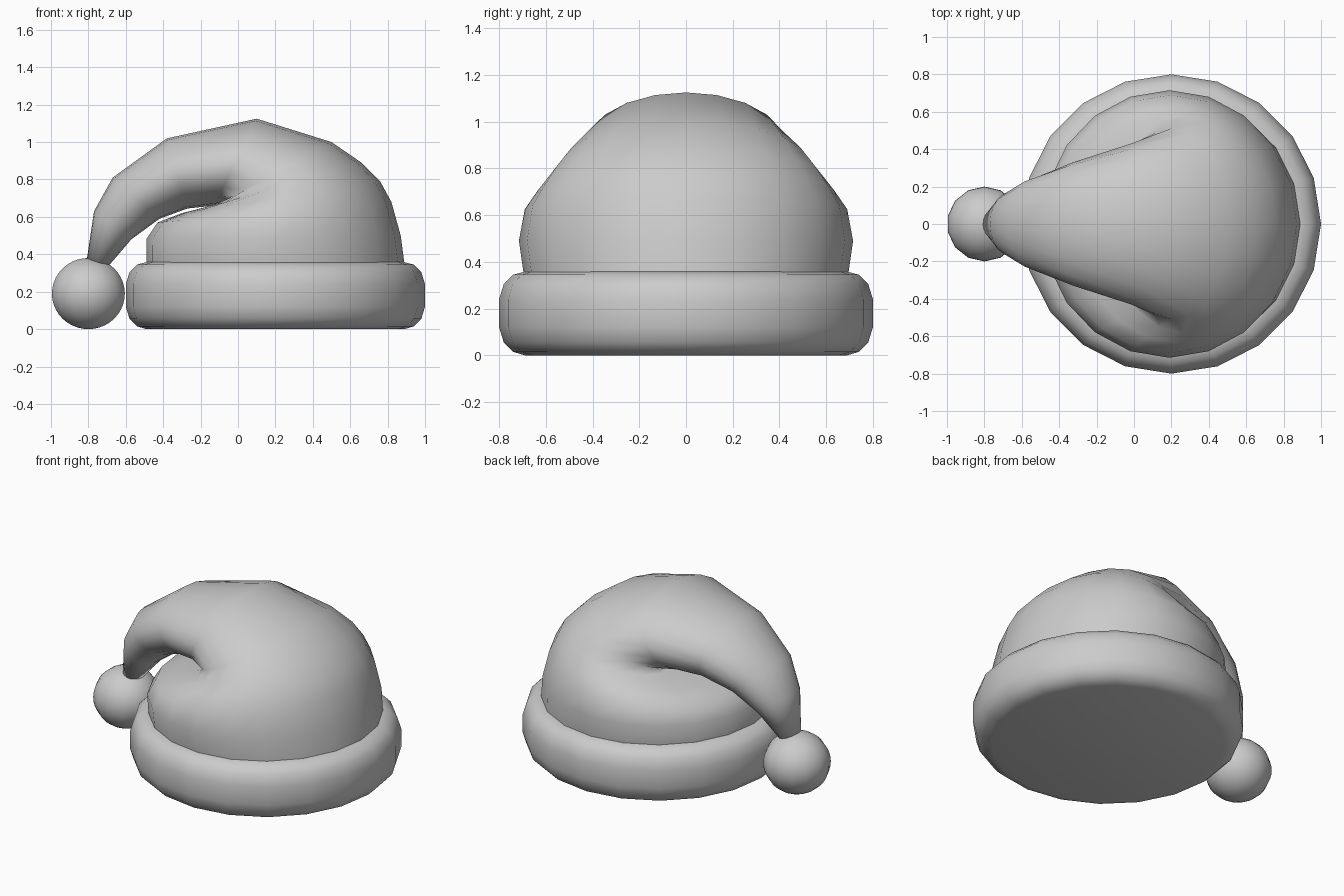
import bpy, bmesh, math

if "Cube" in bpy.data.objects:
    bpy.data.objects.remove(bpy.data.objects["Cube"])

SIDES = 20


def skin_rings(name, rings, cap_start, cap_end, angle):
    """Join rings of points into one smooth skin."""
    bm = bmesh.new()
    loops = [[bm.verts.new(p) for p in ring] for ring in rings]
    for a, b in zip(loops, loops[1:]):
        for i in range(SIDES):
            j = (i + 1) % SIDES
            bm.faces.new((a[i], a[j], b[j], b[i]))
    if cap_start:
        bm.faces.new(loops[0][::-1])
    if cap_end:
        bm.faces.new(loops[-1])
    bmesh.ops.recalc_face_normals(bm, faces=bm.faces)
    mesh = bpy.data.meshes.new(name)
    bm.to_mesh(mesh)
    bm.free()
    obj = bpy.data.objects.new(name, mesh)
    bpy.context.collection.objects.link(obj)
    bpy.ops.object.select_all(action='DESELECT')
    obj.select_set(True)
    bpy.context.view_layer.objects.active = obj
    bpy.ops.object.shade_smooth_by_angle(angle=math.radians(angle))
    return obj


def ellipse(outer, inner, w):
    """Ring through an outer and an inner (x, z) point, half-width w in y."""
    cx, cz = (outer[0] + inner[0]) / 2, (outer[1] + inner[1]) / 2
    dx, dz = outer[0] - cx, outer[1] - cz
    turn = [2 * math.pi * i / SIDES for i in range(SIDES)]
    return [(cx + dx * math.cos(t), w * math.sin(t), cz + dz * math.cos(t))
            for t in turn]


# Rounded brim, closed underneath
profile = [(0.69, 0.0), (0.74, 0.015), (0.78, 0.055), (0.80, 0.12),
           (0.80, 0.24), (0.78, 0.305), (0.74, 0.345), (0.69, 0.358),
           (0.66, 0.358)]
skin_rings("brim", [ellipse((0.2 + r, z), (0.2 - r, z), r) for r, z in profile],
           True, False, 62)

# Soft cap: rings bend over the crown and shrink into the hanging tail
cap_rings = [
    ((0.89, 0.35), (-0.49, 0.35), 0.695),
    ((0.87, 0.50), (-0.49, 0.48), 0.715),
    ((0.82, 0.68), (-0.43, 0.57), 0.69),
    ((0.76, 0.79), (-0.30, 0.62), 0.635),
    ((0.66, 0.89), (-0.14, 0.66), 0.58),
    ((0.50, 1.00), (-0.08, 0.68), 0.515),
    ((0.10, 1.125), (-0.13, 0.66), 0.43),
    ((-0.38, 1.02), (-0.27, 0.645), 0.33),
    ((-0.67, 0.81), (-0.42, 0.59), 0.24),
    ((-0.77, 0.63), (-0.57, 0.48), 0.165),
    ((-0.81, 0.36), (-0.69, 0.34), 0.075),
]
skin_rings("cap", [ellipse(*r) for r in cap_rings], False, True, 120)

# Ball at the end of the tail
bpy.ops.mesh.primitive_uv_sphere_add(segments=14, ring_count=20, radius=0.2,
                                     location=(-0.8, 0, 0.19))
ball = bpy.context.object
ball.name = "pompom"
ball.scale = (1, 1, 0.95)
bpy.ops.object.shade_smooth()
